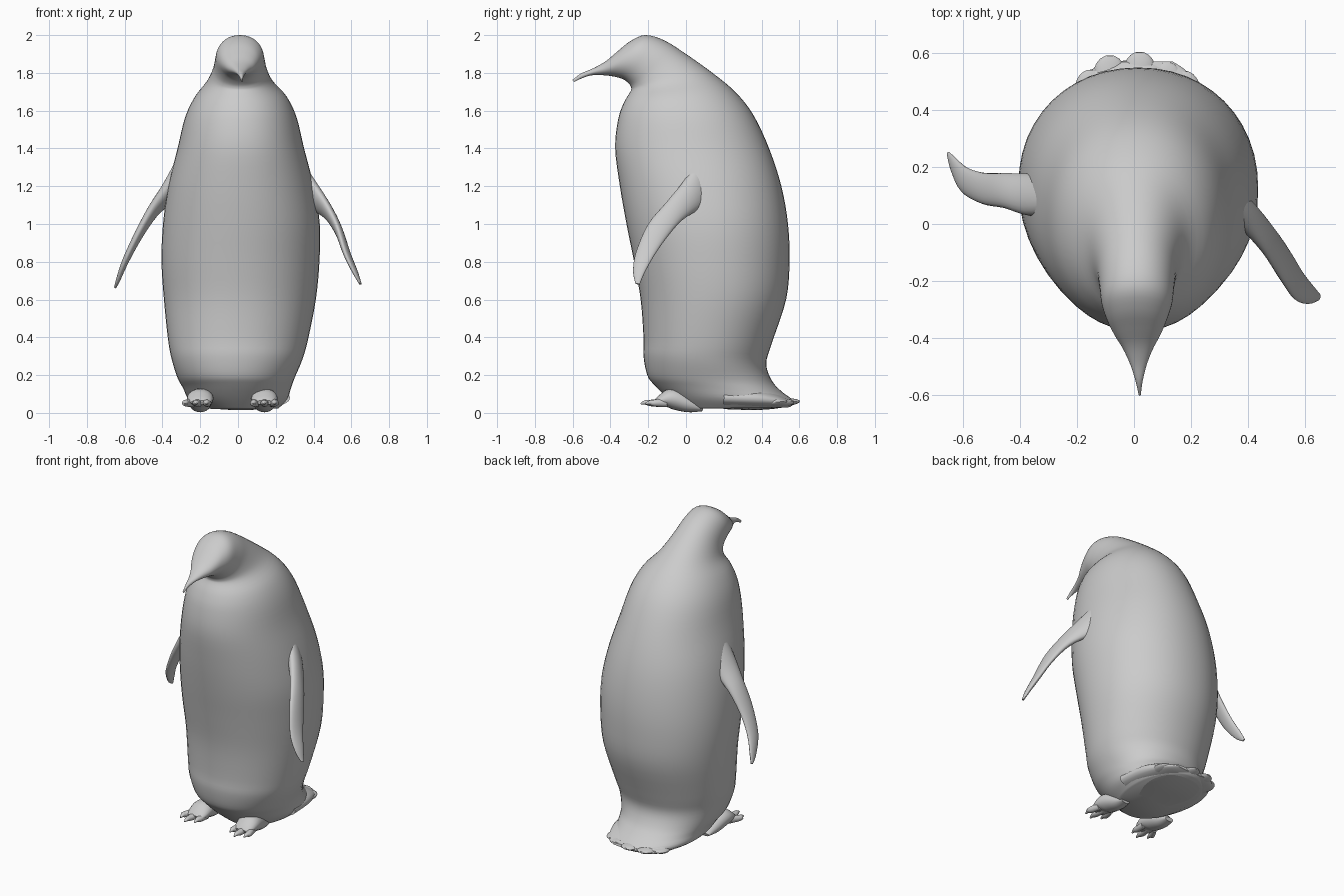
import bpy, bmesh, math
from mathutils import Vector


def smooth_rows(rows, steps):
    """Catmull-Rom interpolation of rows of numbers."""
    out = []
    n = len(rows)
    for i in range(n - 1):
        p0, p1, p2, p3 = (rows[max(0, min(n - 1, i + k))] for k in (-1, 0, 1, 2))
        for s in range(steps):
            t = s / steps
            out.append([0.5 * (2 * b + (c - a) * t + (2 * a - 5 * b + 4 * c - d) * t * t
                               + (3 * b - a - 3 * c + d) * t ** 3)
                        for a, b, c, d in zip(p0, p1, p2, p3)])
    out.append(list(rows[-1]))
    return out


def loft(name, rows, segs=24, steps=4, power=2.0, axis=None):
    """Skin oval sections; each row is edge point A, edge point B, half thickness."""
    rows = smooth_rows(rows, steps)
    mids = [(Vector(r[:3]) + Vector(r[3:6])) / 2 for r in rows]
    bm = bmesh.new()
    rings = []
    for i, r in enumerate(rows):
        half = (Vector(r[3:6]) - Vector(r[:3])) / 2
        tangent = mids[min(i + 1, len(mids) - 1)] - mids[max(i - 1, 0)]
        side = (Vector(axis) if axis else half.cross(tangent).normalized()) * r[6]
        ring = []
        for k in range(segs):
            a = 2 * math.pi * k / segs
            c, s = math.cos(a), math.sin(a)
            c = math.copysign(abs(c) ** (2 / power), c)
            s = math.copysign(abs(s) ** (2 / power), s)
            ring.append(bm.verts.new(mids[i] + half * c + side * s))
        rings.append(ring)
    for lo, hi in zip(rings, rings[1:]):
        for k in range(segs):
            j = (k + 1) % segs
            bm.faces.new((lo[k], lo[j], hi[j], hi[k]))
    bm.faces.new(rings[0])
    bm.faces.new(rings[-1])
    bmesh.ops.recalc_face_normals(bm, faces=bm.faces)
    mesh = bpy.data.meshes.new(name)
    bm.to_mesh(mesh)
    bm.free()
    ob = bpy.data.objects.new(name, mesh)
    bpy.context.collection.objects.link(ob)
    bpy.context.view_layer.objects.active = ob
    bpy.ops.object.select_all(action='DESELECT')
    ob.select_set(True)
    bpy.ops.object.shade_smooth_by_angle(angle=math.radians(50))
    return ob


# Body, neck, head and beak: front y, z, back y, z, centre x, half width
torso = [
    (-0.03, 0.02, 0.55, 0.03, 0.015, 0.20),
    (-0.10, 0.08, 0.575, 0.06, 0.0, 0.26),
    (-0.17, 0.15, 0.51, 0.11, -0.005, 0.285),
    (-0.205, 0.20, 0.455, 0.17, -0.01, 0.31),
    (-0.225, 0.30, 0.425, 0.26, -0.005, 0.345),
    (-0.225, 0.40, 0.455, 0.37, 0.0, 0.37),
    (-0.24, 0.60, 0.53, 0.60, 0.01, 0.402),
    (-0.275, 0.80, 0.548, 0.80, 0.013, 0.418),
    (-0.315, 1.00, 0.54, 1.00, 0.018, 0.415),
    (-0.35, 1.20, 0.505, 1.20, 0.016, 0.385),
    (-0.375, 1.40, 0.44, 1.40, 0.015, 0.335),
    (-0.36, 1.55, 0.355, 1.58, 0.015, 0.295),
]
head = [
    (-0.33, 1.64, 0.26, 1.70, 0.015, 0.245),
    (-0.295, 1.70, 0.14, 1.80, 0.01, 0.175),
    (-0.29, 1.72, 0.0, 1.90, 0.01, 0.143),
    (-0.30, 1.74, -0.115, 1.972, 0.01, 0.132),
    (-0.33, 1.765, -0.215, 2.0, 0.01, 0.124),
    (-0.37, 1.778, -0.295, 1.968, 0.01, 0.105),
    (-0.41, 1.785, -0.365, 1.912, 0.012, 0.08),
    (-0.45, 1.788, -0.425, 1.862, 0.014, 0.052),
    (-0.50, 1.787, -0.49, 1.825, 0.016, 0.028),
    (-0.55, 1.772, -0.555, 1.797, 0.018, 0.012),
    (-0.592, 1.752, -0.602, 1.762, 0.02, 0.004),
]
loft("body_and_head", [(cx, yf, zf, cx, yb, zb, hw)
                       for yf, zf, yb, zb, cx, hw in torso + head], 48, 4, 2.1, (1, 0, 0))

# Flippers: leading edge, trailing edge, half thickness
loft("right_flipper", [
    (0.28, 0.09, 1.42, 0.30, 0.14, 1.12, 0.04),
    (0.375, 0.01, 1.26, 0.39, 0.075, 1.08, 0.042),
    (0.46, -0.10, 1.12, 0.485, -0.02, 1.02, 0.03),
    (0.52, -0.20, 1.00, 0.545, -0.10, 0.93, 0.023),
    (0.565, -0.265, 0.85, 0.59, -0.17, 0.83, 0.018),
    (0.61, -0.28, 0.75, 0.63, -0.22, 0.74, 0.013),
    (0.645, -0.268, 0.685, 0.651, -0.245, 0.68, 0.006)])
loft("left_flipper", [
    (-0.28, 0.04, 1.40, -0.28, 0.17, 1.24, 0.04),
    (-0.37, 0.03, 1.22, -0.36, 0.175, 1.13, 0.042),
    (-0.455, 0.056, 1.09, -0.45, 0.178, 1.04, 0.03),
    (-0.53, 0.07, 0.95, -0.53, 0.18, 0.92, 0.023),
    (-0.60, 0.11, 0.80, -0.59, 0.20, 0.81, 0.018),
    (-0.635, 0.18, 0.70, -0.63, 0.235, 0.72, 0.012),
    (-0.65, 0.235, 0.66, -0.65, 0.253, 0.667, 0.006)])

# Tail: a flat skirt running out from under the back, with a scalloped feather hem
loft("tail", [(0.015 - w, y, z, 0.015 + w, y, z, t) for y, z, w, t in (
    (0.20, 0.08, 0.26, 0.06), (0.36, 0.075, 0.245, 0.06),
    (0.46, 0.065, 0.215, 0.045), (0.53, 0.055, 0.175, 0.024),
    (0.57, 0.055, 0.12, 0.01))], 32, 4, 2.3)
for i, (x, y) in enumerate([(-0.15, 0.54), (-0.085, 0.59), (0.02, 0.602),
                            (0.115, 0.565), (0.175, 0.535)]):
    loft(f"tail_feather_{i + 1}", [
        (x * 0.8 - 0.05, 0.35, 0.06, x * 0.8 + 0.05, 0.35, 0.06, 0.035),
        (x - 0.055, y - 0.07, 0.058, x + 0.055, y - 0.07, 0.058, 0.022),
        (x - 0.042, y - 0.02, 0.06, x + 0.042, y - 0.02, 0.06, 0.013),
        (x - 0.015, y, 0.062, x + 0.015, y, 0.062, 0.005)], 16, 3)

# Feet: a sloping pad with three clawed toes
for label, fx, turn in (("left", -0.20, -0.02), ("right", 0.14, 0.0)):
    loft(f"{label}_foot", [
        (fx - 0.03, 0.09, 0.02, fx + 0.03, 0.09, 0.02, 0.012),
        (fx - 0.055, 0.02, 0.045, fx + 0.055, 0.02, 0.045, 0.044),
        (fx - 0.07, -0.07, 0.075, fx + 0.07, -0.07, 0.075, 0.055),
        (fx - 0.065, -0.13, 0.066, fx + 0.065, -0.13, 0.066, 0.032),
        (fx - 0.05, -0.165, 0.055, fx + 0.05, -0.165, 0.055, 0.012)], 20, 4)
    for k, (dx, tip) in enumerate([(-0.055, -0.205), (0.0, -0.24), (0.055, -0.215)]):
        bx, tx = fx + dx * 0.75, fx + dx + turn
        my = (tip - 0.12) / 2
        loft(f"{label}_toe_{k + 1}", [
            (bx - 0.02, -0.10, 0.055, bx + 0.02, -0.10, 0.055, 0.025),
            (tx - 0.021, my, 0.052, tx + 0.021, my, 0.052, 0.018),
            (tx - 0.014, tip + 0.025, 0.055, tx + 0.014, tip + 0.025, 0.055, 0.012),
            (tx - 0.004, tip, 0.048, tx + 0.004, tip, 0.048, 0.004)], 12, 3)
